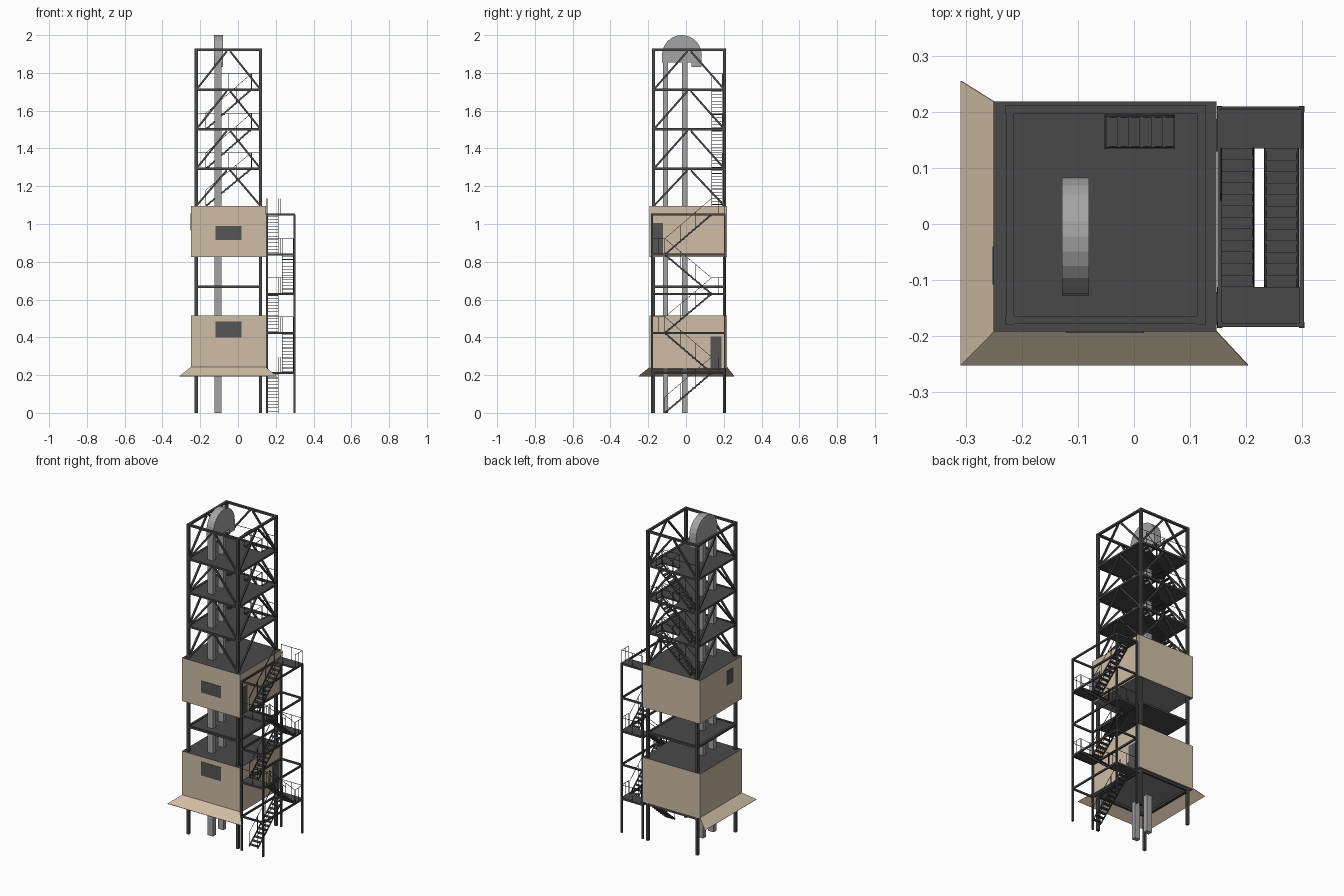
import bpy, bmesh, math
from mathutils import Vector, Matrix

if "Cube" in bpy.data.objects:
    bpy.data.objects.remove(bpy.data.objects["Cube"])


def material(name, rgb):
    m = bpy.data.materials.new(name)
    m.use_nodes = True
    m.diffuse_color = (*rgb, 1)
    m.node_tree.nodes["Principled BSDF"].inputs["Base Color"].default_value = (*rgb, 1)
    return m


STEEL = material("dark steel", (0.066, 0.066, 0.067))
TAN = material("tan cladding", (0.625, 0.51, 0.375))
GREY = material("galvanised grey", (0.37, 0.37, 0.37))
FLOOR = material("floor grey", (0.23, 0.23, 0.23))
GLASS = material("dark opening", (0.09, 0.09, 0.09))


def finish(name, bm, *mats):
    me = bpy.data.meshes.new(name)
    bm.to_mesh(me)
    bm.free()
    ob = bpy.data.objects.new(name, me)
    for m in mats:
        me.materials.append(m)
    bpy.context.collection.objects.link(ob)
    return ob


def box(bm, lo, hi):
    lo, hi = Vector(lo), Vector(hi)
    mat = Matrix.Translation((lo + hi) / 2) @ Matrix.Diagonal((*(hi - lo), 1))
    bmesh.ops.create_cube(bm, size=1, matrix=mat)


def beam(bm, a, b, w, h=None):
    # Rectangular bar between two points, h is its upright depth
    a, b = Vector(a), Vector(b)
    d = (b - a).normalized()
    side = d.cross(Vector((0, 0, 1)))
    side = side.normalized() if side.length > 0.01 else Vector((1, 0, 0))
    up = side.cross(d)
    rot = Matrix((side, d, up)).transposed().to_4x4()
    size = Matrix.Diagonal((w, (b - a).length, h or w, 1))
    bmesh.ops.create_cube(bm, size=1, matrix=Matrix.Translation((a + b) / 2) @ rot @ size)


def ring(bm, xs, ys, z, w, h):
    (x0, x1), (y0, y1) = xs, ys
    for y in ys:
        beam(bm, (x0 - w / 2, y, z), (x1 + w / 2, y, z), w, h)
    for x in xs:
        beam(bm, (x, y0, z), (x, y1, z), w, h)


def railing(bm, pts, height=0.085, posts=2):
    lift = Vector((0, 0, height))
    for a, b in zip(pts, pts[1:]):
        a, b = Vector(a), Vector(b)
        beam(bm, a + lift, b + lift, 0.0022)
        for i in range(posts + 1):
            p = a.lerp(b, i / posts)
            beam(bm, p, p + lift, 0.0022)


def flight(bm, rails, a, b, width, steps=12):
    # Stair from foot a to head b with stringers, treads and handrails
    a, b = Vector(a), Vector(b)
    run = Vector((b.x - a.x, b.y - a.y, 0)) / steps
    side = run.normalized().cross(Vector((0, 0, 1))) * width / 2
    for s in (side, -side):
        beam(bm, a + s, b + s, 0.004, 0.008)
        railing(rails, [a + s, b + s], posts=3)
    for i in range(steps):
        p = a.lerp(b, (i + 0.5) / steps)
        beam(bm, p - run * 0.5, p + run * 0.5, width, 0.003)


XS, YS = (-0.221, 0.120), (-0.171, 0.204)
X0, X1, Y0, Y1 = -0.25, 0.147, -0.192, 0.218
XM, YM = sum(XS) / 2, sum(YS) / 2
FLOORS = (1.292, 1.501, 1.711)
TOP = 1.922

# Main frame
bm = bmesh.new()
for x in XS:
    for y in YS:
        box(bm, (x - 0.008, y - 0.008, 0), (x + 0.008, y + 0.008, TOP + 0.006))
for z in (0.225, 0.668, *FLOORS, TOP):
    ring(bm, XS, YS, z, 0.014, 0.012)
finish("main_frame", bm, STEEL)

# Inverted V bracing on each open tier
bm = bmesh.new()
levels = (1.095, *FLOORS, TOP)
for lo, hi in zip(levels, levels[1:]):
    for y in YS:
        for x, s in zip(XS, (-1, 1)):
            beam(bm, (x, y, lo), (XM + s * 0.009, y, hi - 0.008), 0.01)
    for x in XS:
        for y, s in zip(YS, (-1, 1)):
            beam(bm, (x, y, lo), (x, YM + s * 0.009, hi - 0.008), 0.01)
finish("bracing", bm, STEEL)

# Platforms, the upper ones with a stair opening
HX0, HX1, HY0, HY1 = -0.052, 0.072, 0.135, 0.194
bm = bmesh.new()
box(bm, (XS[0], YS[0], 0.662), (XS[1], YS[1], 0.67))
for z in FLOORS:
    a, b = z - 0.005, z + 0.003
    box(bm, (XS[0], YS[0], a), (XS[1], HY0, b))
    box(bm, (XS[0], HY0, a), (HX0, YS[1], b))
    box(bm, (HX1, HY0, a), (XS[1], YS[1], b))
    box(bm, (HX0, HY1, a), (HX1, YS[1], b))
finish("platforms", bm, STEEL)

# Clad rooms: tan walls, dark roof and a paler floor underneath
for name, z0, z1 in (("lower_room", 0.235, 0.515), ("upper_room", 0.826, 1.095)):
    bm = bmesh.new()
    box(bm, (X0, Y0, z0), (X1, Y1, z1))
    bm.normal_update()
    for f in bm.faces:
        f.material_index = 1 if f.normal.z > 0.5 else 2 if f.normal.z < -0.5 else 0
    finish(name, bm, TAN, STEEL, FLOOR)

# Sloping canopy along the front and one side
bm = bmesh.new()
inner = ((X0, Y1), (X0, Y0), (X1, Y0))
outer = ((-0.309, 0.255), (-0.309, -0.252), (0.203, -0.252))
vi = [bm.verts.new((*p, 0.243)) for p in inner]
vo = [bm.verts.new((*p, 0.195)) for p in outer]
for i in range(2):
    bm.faces.new((vo[i], vo[i + 1], vi[i + 1], vi[i]))
canopy = finish("canopy", bm, TAN)
canopy.modifiers.new("thickness", "SOLIDIFY").thickness = 0.003

# Windows and doors, nearly flush with the walls
bm = bmesh.new()
for z, h in ((0.442, 0.043), (0.952, 0.037)):
    box(bm, (-0.12, Y0 - 0.002, z - h), (0.018, Y0 + 0.004, z + h))
box(bm, (X0 - 0.002, -0.108, 0.965), (X0 + 0.004, -0.04, 1.055))
finish("windows", bm, GLASS)
bm = bmesh.new()
for y, z in ((0.158, 0.235), (-0.15, 0.835)):
    box(bm, (X1 - 0.004, y - 0.029, z), (X1 + 0.003, y + 0.029, z + 0.17))
finish("doors", bm, GLASS)

# Bucket lift legs
bm = bmesh.new()
for y in (-0.108, -0.006):
    box(bm, (-0.124, y - 0.014, 0), (-0.087, y + 0.014, 1.87))
finish("lift_legs", bm, GREY)

# Rounded lift head with a discharge spout
bm = bmesh.new()
R, YC, ZC = 0.105, -0.022, 1.895
profile = [(YC + R, 1.83), (YC + R, ZC)]
profile += [(YC + R * math.cos(math.pi * i / 12), ZC + R * math.sin(math.pi * i / 12)) for i in range(1, 12)]
profile += [(YC - R, ZC), (YC - R, 1.855), (0.03, 1.855), (0.03, 1.83)]
face = bm.faces.new([bm.verts.new((-0.128, y, z)) for y, z in profile])
ext = bmesh.ops.extrude_face_region(bm, geom=[face])
bmesh.ops.translate(bm, vec=(0.048, 0, 0), verts=[v for v in ext["geom"] if isinstance(v, bmesh.types.BMVert)])
bmesh.ops.recalc_face_normals(bm, faces=bm.faces)
finish("lift_head", bm, GREY)

# Stair tower frame
SX, SY = (0.153, 0.299), (-0.18, 0.205)
LEVELS = (0.211, 0.423, 0.63, 0.838, 1.05)
bm = bmesh.new()
for x in SX:
    for y in SY:
        box(bm, (x - 0.005, y - 0.005, 0), (x + 0.005, y + 0.005, LEVELS[-1]))
for z in LEVELS:
    ring(bm, SX, SY, z, 0.008, 0.011)
finish("stair_tower_frame", bm, STEEL)

# Landings alternate between back and front, joined by flights
land, stair, rails = bmesh.new(), bmesh.new(), bmesh.new()
ya, yb = -0.112, 0.135
z_prev = 0
for i, z in enumerate(LEVELS):
    back = i % 2 == 0
    near, far = (yb, SY[1]) if back else (ya, SY[0])
    box(land, (0.148, min(near, far), z - 0.004), (0.303, max(near, far), z + 0.006))
    x = 0.184 if back else 0.263
    start, end = (ya, yb) if back else (yb, ya)
    flight(stair, rails, (x, start, z_prev), (x, end, z), 0.058)
    railing(rails, [(SX[1], near, z), (SX[1], far, z), (SX[0], far, z)])
    z_prev = z
finish("landings", land, STEEL)
finish("outer_stairs", stair, STEEL)

# Inner stairs between the upper platforms
stair = bmesh.new()
for lo, hi in zip(levels, FLOORS):
    flight(stair, rails, (-0.17, 0.164, lo), (0.07, 0.164, hi), 0.056)
    railing(rails, [(HX1, HY0, hi), (HX0, HY0, hi), (HX0, HY1, hi)], posts=1)
    railing(rails, [(XS[0], YS[1], hi), (XS[1], YS[1], hi)])
finish("inner_stairs", stair, STEEL)
finish("handrails", rails, STEEL)
